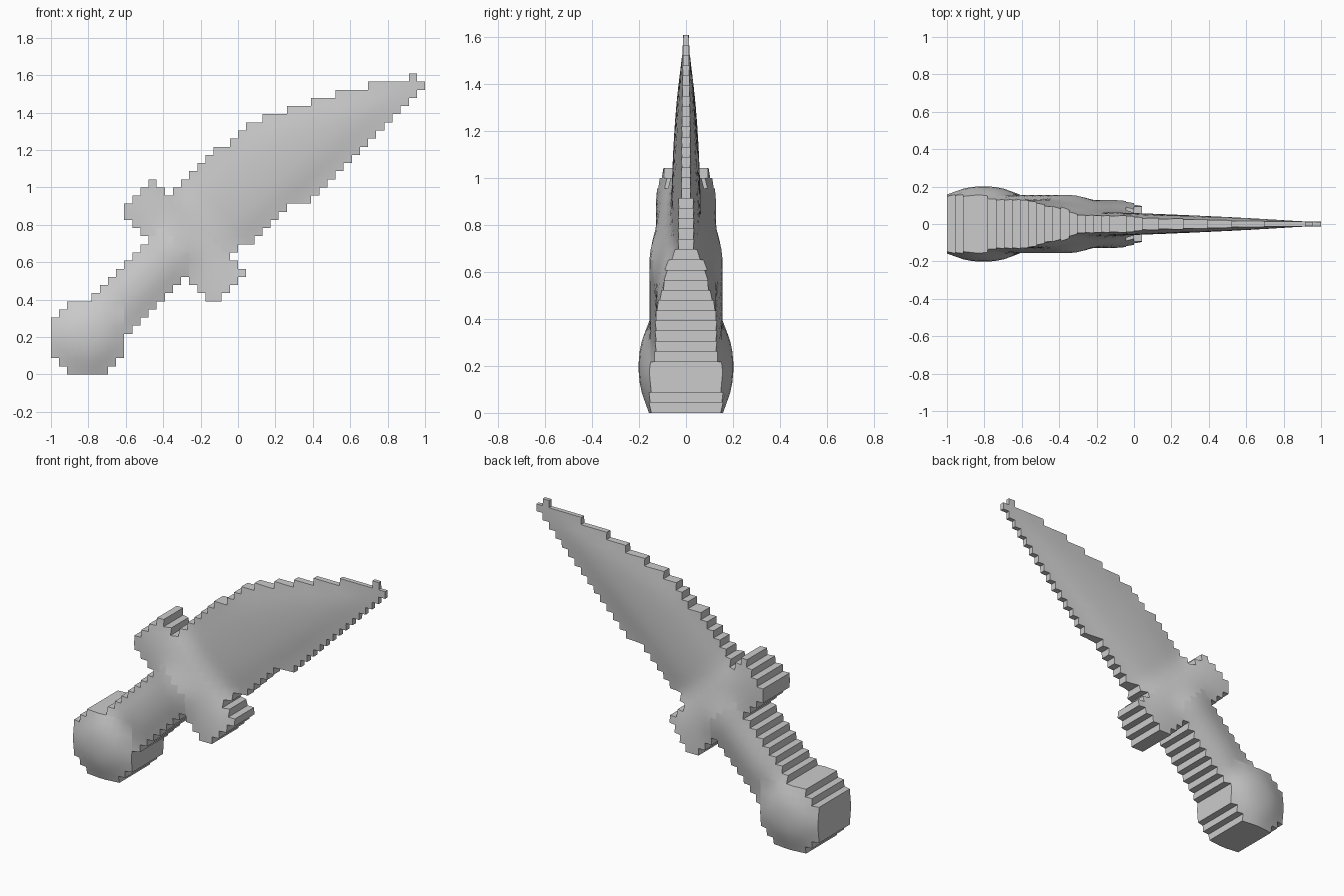
import bpy
import bmesh
from math import sqrt

cube = bpy.data.objects.get("Cube")
if cube:
    bpy.data.objects.remove(cube)

COLS, ROWS = 46, 37
CELL = 2 / COLS

steel = bpy.data.materials.new("plain grey")
steel.use_nodes = True
grey = (0.6, 0.6, 0.6, 1)
steel.diffuse_color = grey
steel.node_tree.nodes["Principled BSDF"].inputs["Base Color"].default_value = grey


# Stepped silhouettes: which grid cells (column, row) each part fills
def in_pommel(c, r):
    return c <= 8 and max(0, 2 - c, c - 6) <= r < min(9, 7 + c)


def in_grip(c, r):
    return 4 <= c <= 16 and abs(r - c) <= 4 and c + r <= 30


def in_guard(c, r):
    return 28 <= c + r <= 35 and abs(r - c) <= 11


SPINE_STEPS = (22, 23, 24, 26, 29, 32, 35, 39, 44)


def in_blade(c, r):
    low = c - 7 - (c > 23) - (c > 29) - (c > 30)
    top = min(c + 8, 28 + sum(c >= s for s in SPINE_STEPS) - (c == 45))
    return c + r > 35 and low <= r < top


# Half thickness of each part at a grid corner: u runs along, v across
def dome(t):
    return sqrt(max(0, 1 - t * t))


def pommel_depth(x, z):
    return 0.125 + 0.08 * dome(sqrt((x - 4.5) ** 2 + (z - 4.5) ** 2) / 4.8)


def grip_depth(x, z):
    return 0.1 + 0.058 * dome((z - x) / 5)


def guard_depth(x, z):
    u = x + z - 32.5
    return 0.088 + 0.034 * dome(u / 5) - 0.005 * u


def blade_depth(x, z):
    u, v = x + z, z - x
    t = min(1, max(0, (u - 36) / 46))
    top = 9 - 18 * max(0, (u - 48) / 32) ** 1.4
    low = -8 - 2 * t
    mid, half = (top + low) / 2, max(1, (top - low) / 2)
    return 0.011 + 0.012 * (1 - t) + 0.042 * (1 - t ** 1.6) * dome((v - mid) / half)


PARTS = {
    "pommel": (in_pommel, pommel_depth),
    "grip": (in_grip, grip_depth),
    "guard": (in_guard, guard_depth),
    "blade": (in_blade, blade_depth),
}

# Give each cell to the first part that covers it
owner = {}
for c in range(COLS):
    for r in range(ROWS):
        for name, (inside, _) in PARTS.items():
            if inside(c, r):
                owner[c, r] = name
                break


def corners(c, r):
    return [(c, r), (c + 1, r), (c + 1, r + 1), (c, r + 1)]


# Thickness field shared by all parts, softened so they flow together
depth = {}
for (c, r), name in owner.items():
    for p in corners(c, r):
        depth[p] = max(depth.get(p, 0), PARTS[name][1](*p))
for _ in range(3):
    soft = {}
    for (x, z), h in depth.items():
        near = [depth[q] for q in ((x + 1, z), (x - 1, z), (x, z + 1), (x, z - 1)) if q in depth]
        soft[x, z] = 0.5 * h + 0.5 * sum(near) / len(near)
    depth = soft


def build_part(name):
    bm = bmesh.new()
    verts = {}

    def vert(p, side):
        key = (p, side)
        if key not in verts:
            verts[key] = bm.verts.new((p[0] * CELL - 1, side * depth[p], p[1] * CELL))
        return verts[key]

    for (c, r), part in owner.items():
        if part != name:
            continue
        ring = corners(c, r)
        # Rounded front and back
        front = bm.faces.new([vert(p, -1) for p in ring])
        back = bm.faces.new([vert(p, 1) for p in reversed(ring)])
        front.smooth = back.smooth = True
        # Flat stepped rim wherever the silhouette ends
        beside = [(c, r - 1), (c + 1, r), (c, r + 1), (c - 1, r)]
        for i, cell in enumerate(beside):
            if cell not in owner:
                a, b = ring[i], ring[(i + 1) % 4]
                bm.faces.new([vert(b, -1), vert(a, -1), vert(a, 1), vert(b, 1)])
    mesh = bpy.data.meshes.new(name)
    bm.to_mesh(mesh)
    bm.free()
    mesh.materials.append(steel)
    bpy.context.collection.objects.link(bpy.data.objects.new(name, mesh))


for part_name in PARTS:
    build_part(part_name)
